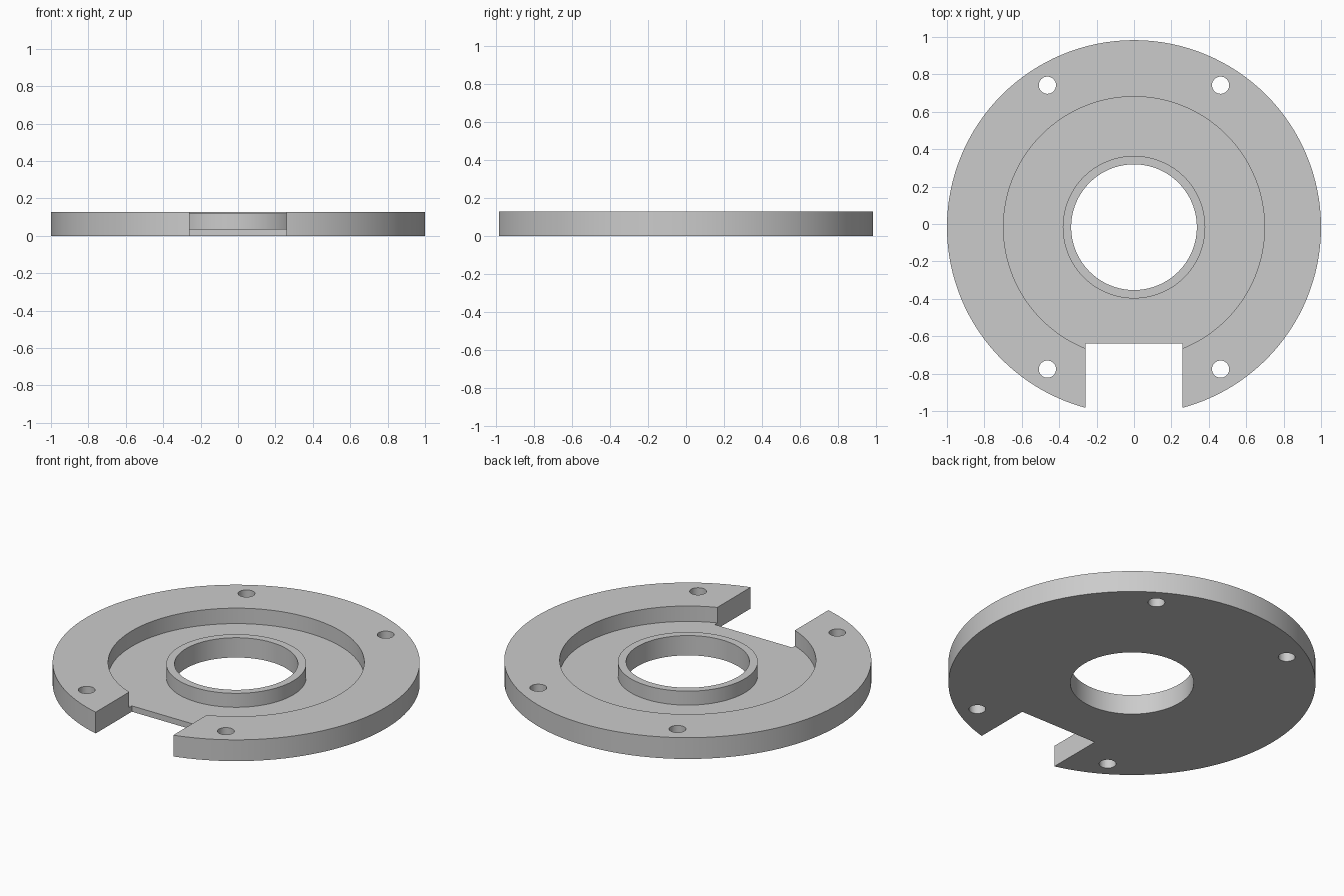
import bpy
import bmesh
import math
from mathutils import Matrix, Vector

cube = bpy.data.objects.get("Cube")
if cube:
    bpy.data.objects.remove(cube, do_unlink=True)

CENTRE_Y = -0.017
HEIGHT, FLOOR, BOSS_TOP = 0.128, 0.035, 0.119
BORE_R, BOSS_R, RECESS_R, RIM_R = 0.336, 0.381, 0.698, 1.0
NOTCH_HALF, NOTCH_END = 0.258, -0.64
HOLE_X, HOLE_Y, HOLE_R = 0.463, 0.759, 0.046

grey = bpy.data.materials.new("plain grey")
grey.use_nodes = True
colour = (0.6, 0.6, 0.6, 1)
grey.diffuse_color = colour
grey.node_tree.nodes["Principled BSDF"].inputs["Base Color"].default_value = colour


def make_object(name, bm):
    bmesh.ops.recalc_face_normals(bm, faces=bm.faces)
    mesh = bpy.data.meshes.new(name)
    bm.to_mesh(mesh)
    bm.free()
    mesh.materials.append(grey)
    obj = bpy.data.objects.new(name, mesh)
    bpy.context.collection.objects.link(obj)
    return obj


# Flange: rim, recessed floor, raised boss and bore turned from one profile
profile = [(BORE_R, 0), (RIM_R, 0), (RIM_R, HEIGHT), (RECESS_R, HEIGHT),
           (RECESS_R, FLOOR), (BOSS_R, FLOOR), (BOSS_R, BOSS_TOP), (BORE_R, BOSS_TOP)]
bm = bmesh.new()
verts = [bm.verts.new((r, CENTRE_Y, z)) for r, z in profile]
edges = [bm.edges.new((a, b)) for a, b in zip(verts, verts[1:] + verts[:1])]
bmesh.ops.spin(bm, geom=verts + edges, cent=(0, CENTRE_Y, 0), axis=(0, 0, 1),
               angle=math.tau, steps=128, use_merge=True)
bmesh.ops.remove_doubles(bm, verts=bm.verts, dist=0.0001)
flange = make_object("flange_plate", bm)

# Cutter for the front notch
bm = bmesh.new()
depth = 1.0
place = Matrix.Translation((0, NOTCH_END - depth / 2, HEIGHT / 2))
bmesh.ops.create_cube(bm, size=1, matrix=place @ Matrix.Diagonal((2 * NOTCH_HALF, depth, 1, 1)))
notch = make_object("notch_cutter", bm)

# Cutters for the four bolt holes
bm = bmesh.new()
for sx in (-1, 1):
    for sy in (-1, 1):
        spot = Vector((sx * HOLE_X, CENTRE_Y + sy * HOLE_Y, HEIGHT / 2))
        bmesh.ops.create_cone(bm, cap_ends=True, segments=32, radius1=HOLE_R, radius2=HOLE_R,
                              depth=1, matrix=Matrix.Translation(spot))
holes = make_object("bolt_hole_cutter", bm)

# Cut the plate, then discard the cutters
bpy.ops.object.select_all(action="DESELECT")
bpy.context.view_layer.objects.active = flange
flange.select_set(True)
for cutter in (notch, holes):
    cutter.hide_render = True
    mod = flange.modifiers.new(cutter.name, "BOOLEAN")
    mod.operation = "DIFFERENCE"
    mod.solver = "EXACT"
    mod.object = cutter
    bpy.ops.object.modifier_apply(modifier=mod.name)
    bpy.data.objects.remove(cutter, do_unlink=True)

bpy.ops.object.shade_smooth_by_angle(angle=math.radians(30))
